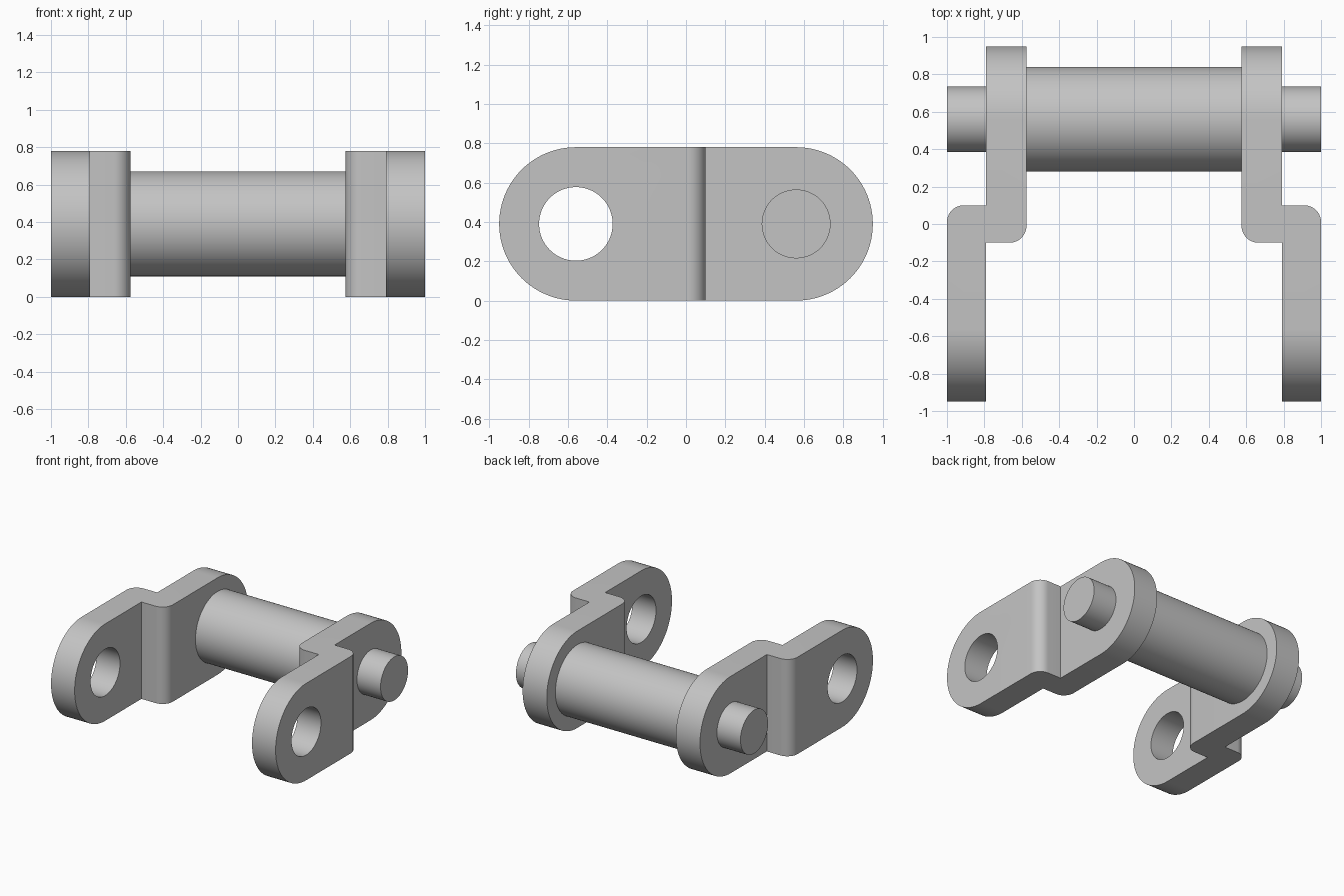
import bpy
import bmesh
from math import cos, sin, pi
from mathutils import Vector

cube = bpy.data.objects.get("Cube")
if cube:
    bpy.data.objects.remove(cube, do_unlink=True)

HEIGHT = 0.78            # plate height
R = HEIGHT / 2           # rounded plate ends
AXIS = 0.56              # distance of each pivot from the middle
INNER, MID, OUTER = 0.575, 0.79, 1.0
BEND = 0.10              # half length of the cranked step
FILLET = 0.09

steel = bpy.data.materials.new("grey steel")
steel.use_nodes = True
GREY = (0.55, 0.55, 0.55, 1)
steel.diffuse_color = GREY
steel.node_tree.nodes["Principled BSDF"].inputs["Base Color"].default_value = GREY


def arc(u, v, r, start, end, steps):
    """Points on an arc, angles in units of pi."""
    angles = [pi * (start + (end - start) * i / steps) for i in range(steps + 1)]
    return [(u + r * cos(a), v + r * sin(a)) for a in angles]


def extrude(name, points, offset):
    """Prism made from a closed 3D outline."""
    bm = bmesh.new()
    face = bm.faces.new([bm.verts.new(p) for p in points])
    result = bmesh.ops.extrude_face_region(bm, geom=[face])
    moved = [g for g in result["geom"] if isinstance(g, bmesh.types.BMVert)]
    bmesh.ops.translate(bm, verts=moved, vec=Vector(offset))
    bmesh.ops.recalc_face_normals(bm, faces=bm.faces)
    mesh = bpy.data.meshes.new(name)
    bm.to_mesh(mesh)
    bm.free()
    mesh.materials.append(steel)
    obj = bpy.data.objects.new(name, mesh)
    bpy.context.collection.objects.link(obj)
    return obj


def side_prism(name, outline, x0, x1):
    """Prism along x from a y-z outline."""
    return extrude(name, [(x0, y, z) for y, z in outline], (x1 - x0, 0, 0))


def rod(name, y, radius, half):
    return side_prism(name, arc(y, R, radius, 0, 2, 96)[:-1], -half, half)


def select(obj):
    bpy.ops.object.select_all(action="DESELECT")
    obj.select_set(True)
    bpy.context.view_layer.objects.active = obj


def combine(obj, tool, operation):
    mod = obj.modifiers.new(operation.title(), "BOOLEAN")
    mod.operation, mod.solver, mod.object = operation, "EXACT", tool
    select(obj)
    bpy.ops.object.modifier_apply(modifier=mod.name)
    bpy.data.objects.remove(tool, do_unlink=True)


def link_plate(name, side):
    # Cranked plan outline with two rounded corners
    plan = [(MID, -1.1), (OUTER, -1.1)]
    plan += arc(OUTER - FILLET, BEND - FILLET, FILLET, 0, 0.5, 10)
    plan += [(MID, BEND), (MID, 1.1), (INNER, 1.1)]
    plan += arc(INNER + FILLET, FILLET - BEND, FILLET, 1, 1.5, 10)
    plan += [(MID, -BEND)]
    plate = extrude(name, [(x * side, y, -0.1) for x, y in plan], (0, 0, 1))
    # Trim to a round-ended side outline, then drill the pivot hole
    outline = arc(AXIS, R, R, -0.5, 0.5, 48) + arc(-AXIS, R, R, 0.5, 1.5, 48)
    combine(plate, side_prism("outline_cutter", outline, -1.2, 1.2), "INTERSECT")
    combine(plate, rod("hole_cutter", -AXIS, 0.187, 1.2), "DIFFERENCE")
    return plate


parts = [
    link_plate("left_link_plate", 1),
    link_plate("right_link_plate", -1),
    rod("roller", AXIS, 0.28, INNER + 0.005),
    rod("pin", AXIS, 0.175, OUTER),
]
for part in parts:
    select(part)
    bpy.ops.object.shade_smooth_by_angle()
